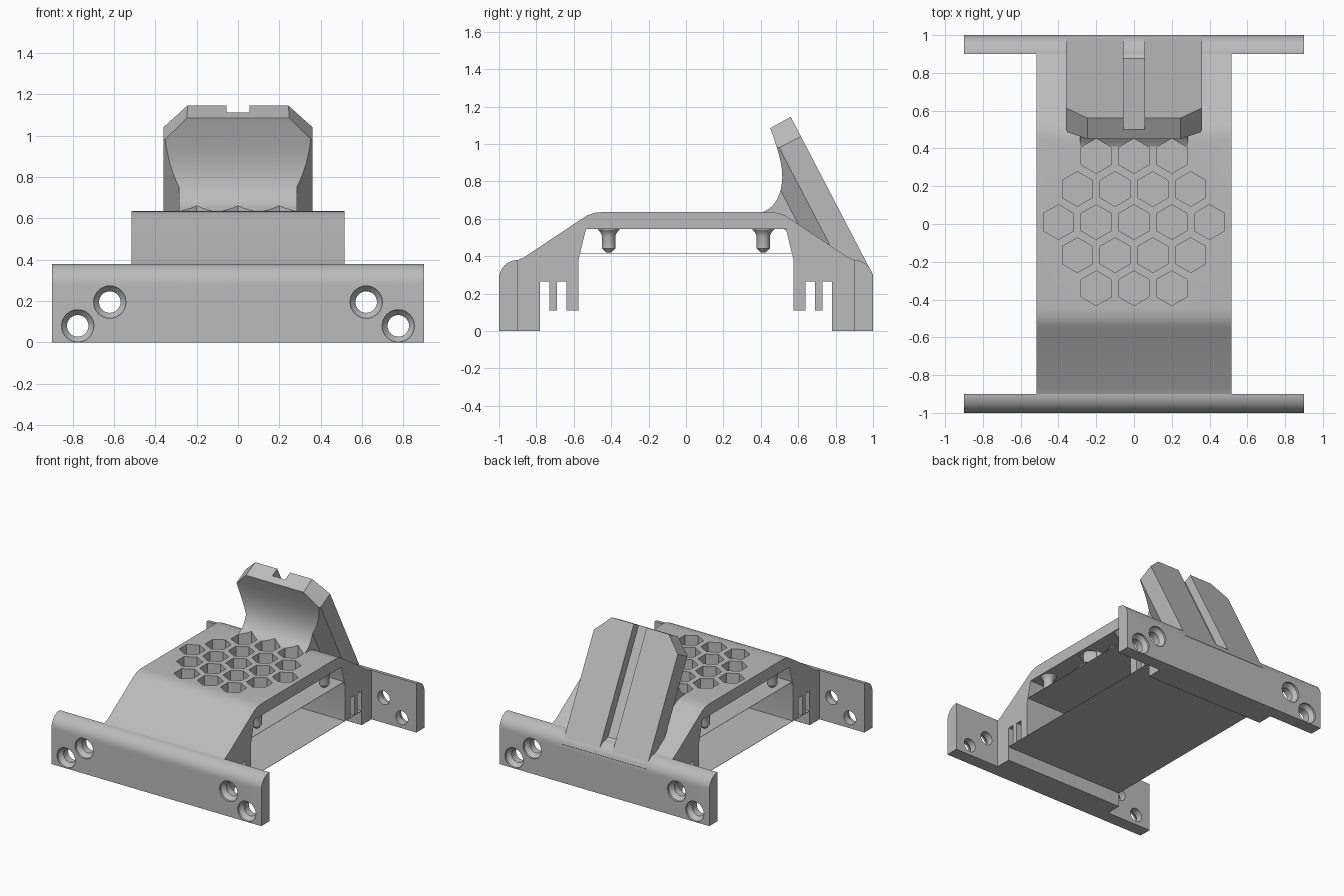
import bpy, bmesh, math
from mathutils import Vector

cube = bpy.data.objects.get("Cube")
if cube:
    bpy.data.objects.remove(cube, do_unlink=True)

GREY = (0.5, 0.5, 0.5, 1)
mat = bpy.data.materials.new("plain grey")
mat.use_nodes = True
mat.diffuse_color = GREY
mat.node_tree.nodes["Principled BSDF"].inputs["Base Color"].default_value = GREY

X, Y, Z = Vector((1, 0, 0)), Vector((0, 1, 0)), Vector((0, 0, 1))
ZERO = Vector((0, 0, 0))


def finish(name, bm):
    bmesh.ops.recalc_face_normals(bm, faces=bm.faces)
    me = bpy.data.meshes.new(name)
    bm.to_mesh(me)
    bm.free()
    me.materials.append(mat)
    ob = bpy.data.objects.new(name, me)
    bpy.context.collection.objects.link(ob)
    return ob


def loft(name, loops):
    """Closed solid through equal-length loops of points."""
    bm = bmesh.new()
    rings = [[bm.verts.new(p) for p in loop] for loop in loops]
    n = len(rings[0])
    for a, b in zip(rings, rings[1:]):
        for i in range(n):
            j = (i + 1) % n
            bm.faces.new((a[i], a[j], b[j], b[i]))
    bm.faces.new(rings[0])
    bm.faces.new(rings[-1])
    return finish(name, bm)


def prism(name, pts, a, b, c, lo, hi, origin=ZERO):
    return loft(name, [[origin + a * p + b * q + c * r for p, q in pts] for r in (lo, hi)])


def lathe(name, profile, origin, a, b, c, sides=32):
    """Turned solid; profile holds (radius, distance along c)."""
    ang = [math.tau * i / sides for i in range(sides)]
    return loft(name, [[origin + (a * math.cos(t) + b * math.sin(t)) * r + c * h for t in ang]
                       for r, h in profile])


def cut(target, cutters):
    for c in cutters:
        m = target.modifiers.new("cut", "BOOLEAN")
        m.object, m.operation, m.solver = c, "DIFFERENCE", "EXACT"
        bpy.context.view_layer.objects.active = target
        bpy.ops.object.modifier_apply(modifier=m.name)


def discard(cutters):
    for c in cutters:
        bpy.data.objects.remove(c, do_unlink=True)


def smooth(ob):
    bpy.ops.object.select_all(action="DESELECT")
    ob.select_set(True)
    bpy.context.view_layer.objects.active = ob
    bpy.ops.object.shade_smooth_by_angle(angle=math.radians(28))


W = 0.515

# Arched body with two slots in each leg
outer = [(0.9, 0), (0.9, 0.38), (0.865, 0.395), (0.55, 0.605), (0.525, 0.62),
         (0.49, 0.632), (0.45, 0.636)]
inner = [(0.535, 0.545), (0.575, 0.38), (0.575, 0.11), (0.64, 0.11), (0.64, 0.265),
         (0.69, 0.265), (0.69, 0.11), (0.73, 0.11), (0.73, 0.265), (0.78, 0.265), (0.78, 0)]
flip = lambda pts: [(-y, z) for y, z in reversed(pts)]
body = prism("arched_body", outer + flip(outer) + [(-y, z) for y, z in inner[::-1]] + inner,
             Y, Z, X, -W, W)

# Mounting flanges with countersunk screw holes
arc = [(0.9 + 0.1 * math.cos(t), 0.28 + 0.1 * math.sin(t))
       for t in (math.pi / 2 * i / 10 for i in range(11))]
for side, label in ((-1, "front"), (1, "back")):
    flange = prism(label + "_flange", [(0.9, 0), (1, 0)] + arc, Y * side, Z, X, -0.9, 0.9)
    drills = []
    for sx in (-1, 1):
        for hx, hz in ((0.775, 0.08), (0.62, 0.195)):
            drills.append(lathe("drill", [(0.052, -0.2), (0.052, -0.045), (0.078, -0.015),
                                          (0.078, 0.1)],
                                Vector((sx * hx, side, hz)), X, Z, Y * side))
    cut(flange, drills)
    discard(drills)
    smooth(flange)

# Inclined backrest: U runs up its slope, N points forward out of it
U = Vector((0, -0.462, 0.887))
N = Vector((0, -0.887, -0.462))
P = Vector((0, 0.5, 0.98))
rest = prism("backrest",
             [(0.45, 1.085), (0.56, 1.145), (1, 0.3), (0.96, 0.24), (0.9, 0.3), (0.6, 0.5),
              (0.43, 0.6), (0.41, 0.636), (0.435, 0.648), (0.46, 0.667), (0.482, 0.695),
              (0.5, 0.733), (0.511, 0.775), (0.515, 0.82), (0.512, 0.87), (0.503, 0.92),
              (0.488, 0.975), (0.47, 1.03)],
             Y, Z, X, -0.36, 0.36)
trims = [prism("groove_cutter", [(-0.055, -0.3), (0.055, -0.3), (0.055, -0.062),
                                 (-0.055, -0.062)], X, N, U, -0.79, 0.4, P)]
for sx in (-1, 1):
    trims.append(prism("edge_cutter", [(0.361, 0), (0.285, 0.1), (0.285, 0.8), (0.6, 0.8),
                                       (0.6, 0)], X * sx, N, U, -1, 0.5, P))
    trims.append(prism("corner_cutter", [(0.361, 0), (0.245, 0.118), (0.245, 0.4),
                                         (0.6, 0.4), (0.6, 0)], X * sx, U, N, -0.5, 0.5, P))
cut(rest, trims)
discard(trims)

# Honeycomb openings, cut through the deck and the foot of the backrest
hexes = []
for row in range(-2, 3):
    count = 5 - abs(row)
    for i in range(count):
        c = Vector(((i - (count - 1) / 2) * 0.2, 0.01 + row * 0.175, 0.5))
        hexes.append(lathe("hex_cutter", [(0.092, 0), (0.092, 0.25)], c, Y, X, Z, 6))
cut(body, hexes)
cut(rest, hexes)
discard(hexes)
smooth(body)
smooth(rest)

# Locating pins below the deck
for sx in (-1, 1):
    for sy in (-1, 1):
        pin = lathe("locating_pin", [(0.058, 0.55), (0.056, 0.54), (0.045, 0.528), (0.036, 0.51),
                                     (0.036, 0.442), (0.014, 0.42)],
                    Vector((sx * 0.45, sy * 0.413, 0)), X, Y, Z)
        smooth(pin)

# Thin sheets closing the bay below the deck
for name, half, z in (("lower_sheet", 0.78, 0.11), ("upper_sheet", 0.575, 0.417)):
    prism(name, [(-W, -half), (W, -half), (W, half), (-W, half)], X, Y, Z, z - 0.001, z + 0.001)
